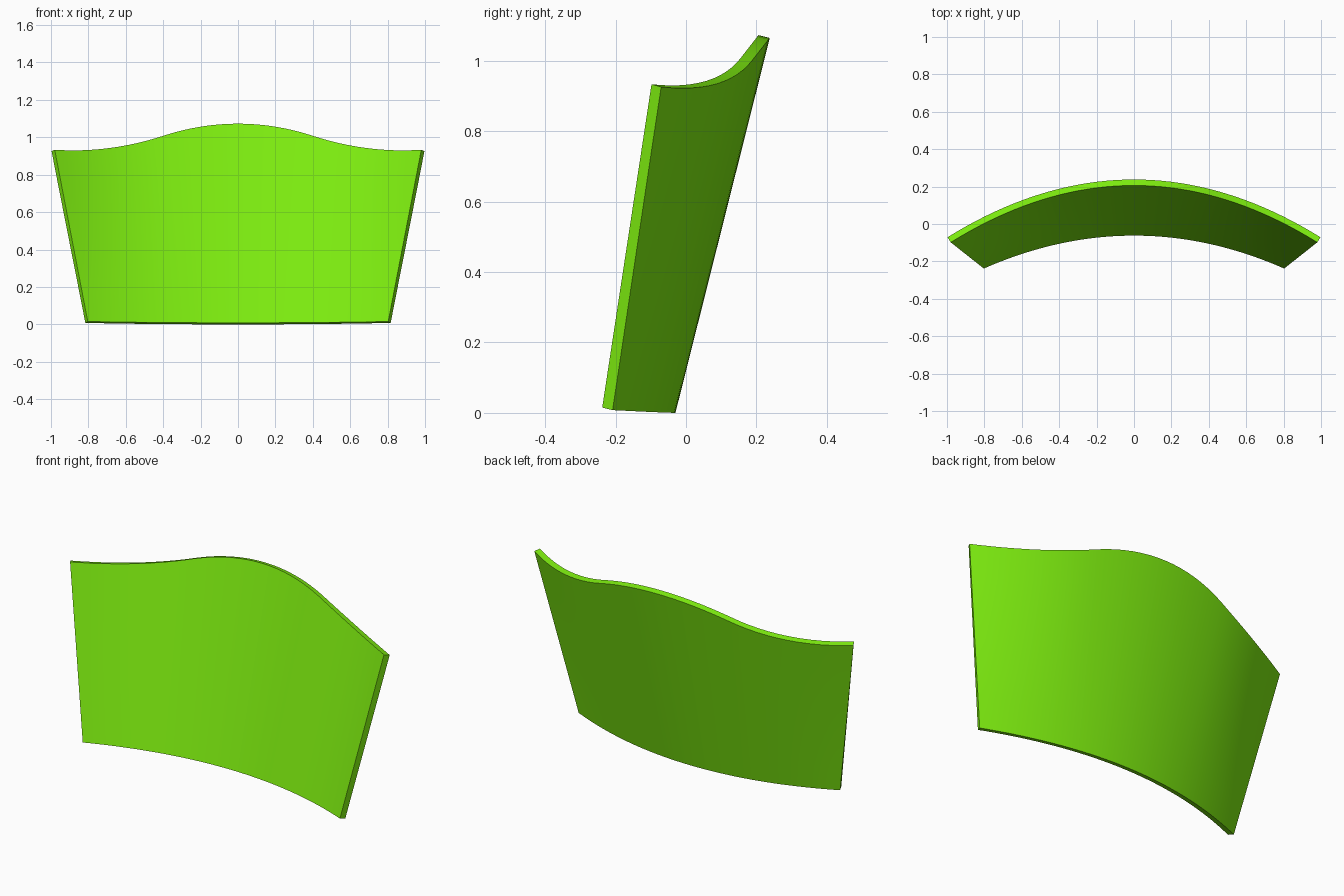
import bpy, bmesh, math

if "Cube" in bpy.data.objects:
    bpy.data.objects.remove(bpy.data.objects["Cube"])

COLS, ROWS = 40, 6


def crest(x):
    # Top edge: raised hump in the middle, shallow dip towards each end
    x = abs(x)
    return 1.073 - 0.406 * x * x if x < 0.4 else 0.93 + 0.3375 * (0.88 - x) ** 2


def bottom_point(u):
    return (0.803 * u, -0.062 - 0.176 * u * u, 0.008 + 0.007 * u * u)


def top_point(u):
    x = 0.98 * u
    return (x, 0.206 - 0.304 * u * u, crest(x))


# Curved, leaning front surface lofted between the two edges
bm = bmesh.new()
grid = []
for j in range(ROWS + 1):
    t = j / ROWS
    row = []
    for i in range(COLS + 1):
        u = 2 * i / COLS - 1
        a, b = bottom_point(u), top_point(u)
        row.append(bm.verts.new([p + (q - p) * t for p, q in zip(a, b)]))
    grid.append(row)
for j in range(ROWS):
    for i in range(COLS):
        bm.faces.new((grid[j][i], grid[j][i + 1], grid[j + 1][i + 1], grid[j + 1][i]))
mesh = bpy.data.meshes.new("backrest_panel")
bm.to_mesh(mesh)
bm.free()
panel = bpy.data.objects.new("backrest_panel", mesh)
bpy.context.collection.objects.link(panel)

# Even thickness behind the front surface
solid = panel.modifiers.new("thickness", 'SOLIDIFY')
solid.thickness = 0.033
solid.offset = -1
solid.use_even_offset = True
bpy.context.view_layer.objects.active = panel
panel.select_set(True)
bpy.ops.object.modifier_apply(modifier=solid.name)
bpy.ops.object.shade_smooth_by_angle(angle=math.radians(30))

# Bright green finish
green = bpy.data.materials.new("bright_green")
green.diffuse_color = (0.21, 0.86, 0.005, 1)
green.use_nodes = True
green.node_tree.nodes["Principled BSDF"].inputs["Base Color"].default_value = green.diffuse_color
panel.data.materials.append(green)
